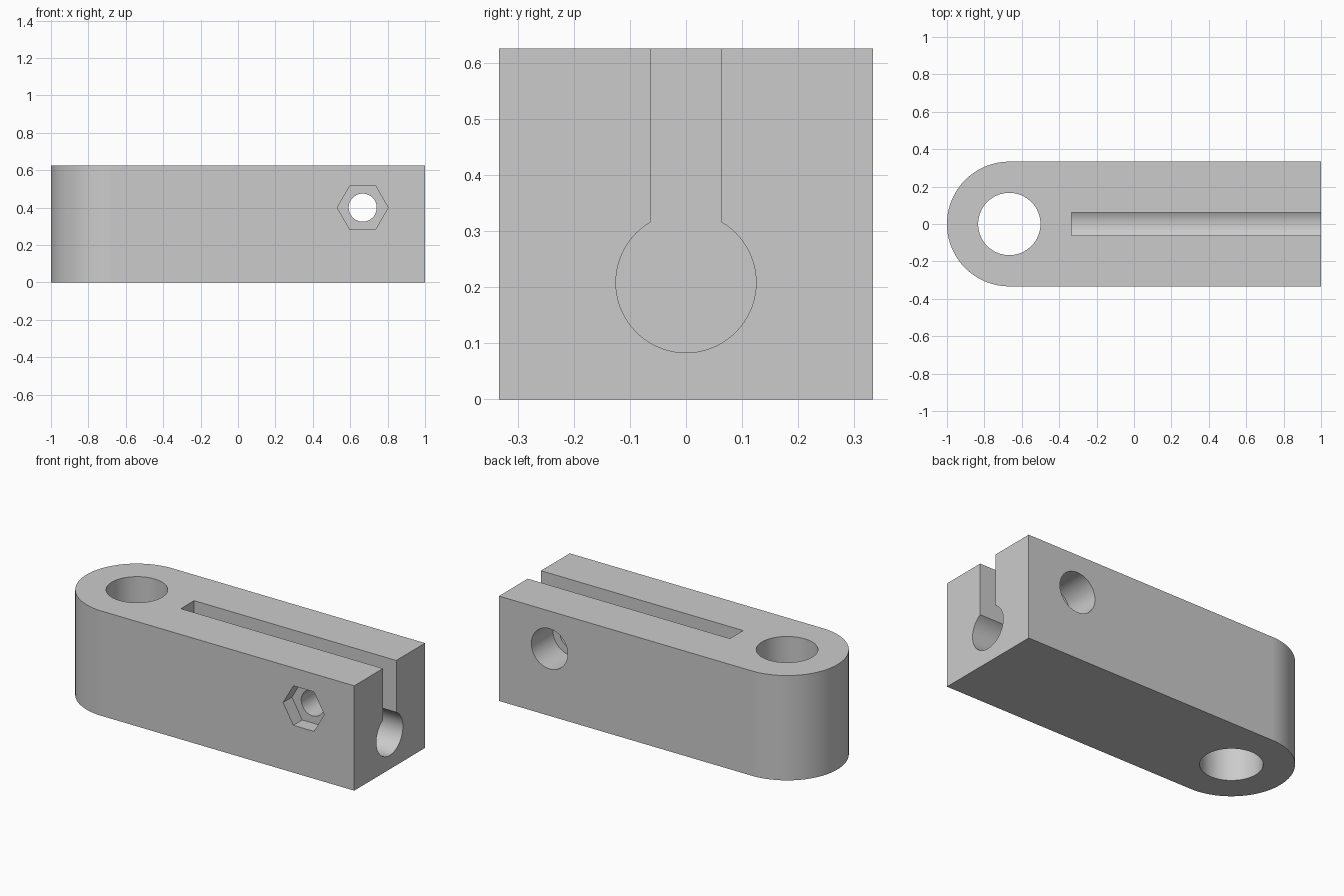
import bpy, bmesh
from math import cos, sin, pi, radians
from mathutils import Vector

if "Cube" in bpy.data.objects:
    bpy.data.objects.remove(bpy.data.objects["Cube"], do_unlink=True)

HALF_W, HEIGHT, PIVOT_X = 1 / 3, 0.625, -2 / 3
BOLT_X, BOLT_Z = 2 / 3, 0.4

grey = bpy.data.materials.new("light grey")
grey.use_nodes = True
colour = (0.6, 0.6, 0.6, 1)
grey.diffuse_color = colour
grey.node_tree.nodes["Principled BSDF"].inputs["Base Color"].default_value = colour


def arc(cx, cy, r, start, end, steps):
    """Points along an arc, angles in degrees, both ends included."""
    angles = [radians(start + (end - start) * i / steps) for i in range(steps + 1)]
    return [(cx + r * cos(a), cy + r * sin(a)) for a in angles]


def circle(cx, cy, r, sides=64):
    return arc(cx, cy, r, 0, 360, sides)[:-1]


def prism(name, profile, axis, low, high):
    """Extrude a closed 2D profile along x, y or z."""
    place = {"x": lambda a, b, t: (t, a, b),
             "y": lambda a, b, t: (a, t, b),
             "z": lambda a, b, t: (a, b, t)}[axis]
    bm = bmesh.new()
    face = bm.faces.new([bm.verts.new(place(a, b, low)) for a, b in profile])
    out = bmesh.ops.extrude_face_region(bm, geom=[face])
    moved = [v for v in out["geom"] if isinstance(v, bmesh.types.BMVert)]
    bmesh.ops.translate(bm, verts=moved, vec=Vector(place(0, 0, high - low)))
    bmesh.ops.recalc_face_normals(bm, faces=bm.faces)
    mesh = bpy.data.meshes.new(name)
    bm.to_mesh(mesh)
    bm.free()
    mesh.materials.append(grey)
    obj = bpy.data.objects.new(name, mesh)
    bpy.context.collection.objects.link(obj)
    return obj


# Block with one rounded end
outline = [(1, -HALF_W), (1, HALF_W)] + arc(PIVOT_X, 0, HALF_W, 90, 270, 64)
body = prism("clamp_arm", outline, "z", 0, HEIGHT)

# Keyhole: round bore joined to a slot that opens at the top
slot = 0.0625
keyhole = [(-slot, 1)] + arc(0, 0.208, 0.125, 120, 420, 60) + [(slot, 1)]

cutters = [
    prism("pivot_hole", circle(PIVOT_X, 0, HALF_W / 2), "z", -0.2, 1),
    prism("keyhole_slot", keyhole, "x", -1 / 3, 1.2),
    prism("bolt_hole", circle(BOLT_X, BOLT_Z, 0.075, 48), "y", -0.5, 0.5),
    prism("nut_pocket", circle(BOLT_X, BOLT_Z, 0.136, 6), "y", -0.5, -0.25),
    prism("bolt_head_recess", circle(BOLT_X, BOLT_Z, 0.12, 48), "y", 0.13, 0.5),
]

# Cut every opening, then drop the cutters
bpy.ops.object.select_all(action="DESELECT")
bpy.context.view_layer.objects.active = body
body.select_set(True)
for cutter in cutters:
    cutter.hide_render = True
    mod = body.modifiers.new(cutter.name, "BOOLEAN")
    mod.operation, mod.solver, mod.object = "DIFFERENCE", "EXACT", cutter
    bpy.ops.object.modifier_apply(modifier=mod.name)
    bpy.data.objects.remove(cutter, do_unlink=True)

# Smooth curved walls, crisp edges, flat large faces
bpy.ops.object.shade_smooth_by_angle(angle=radians(30))
weighted = body.modifiers.new("flat_faces", "WEIGHTED_NORMAL")
weighted.keep_sharp = True
